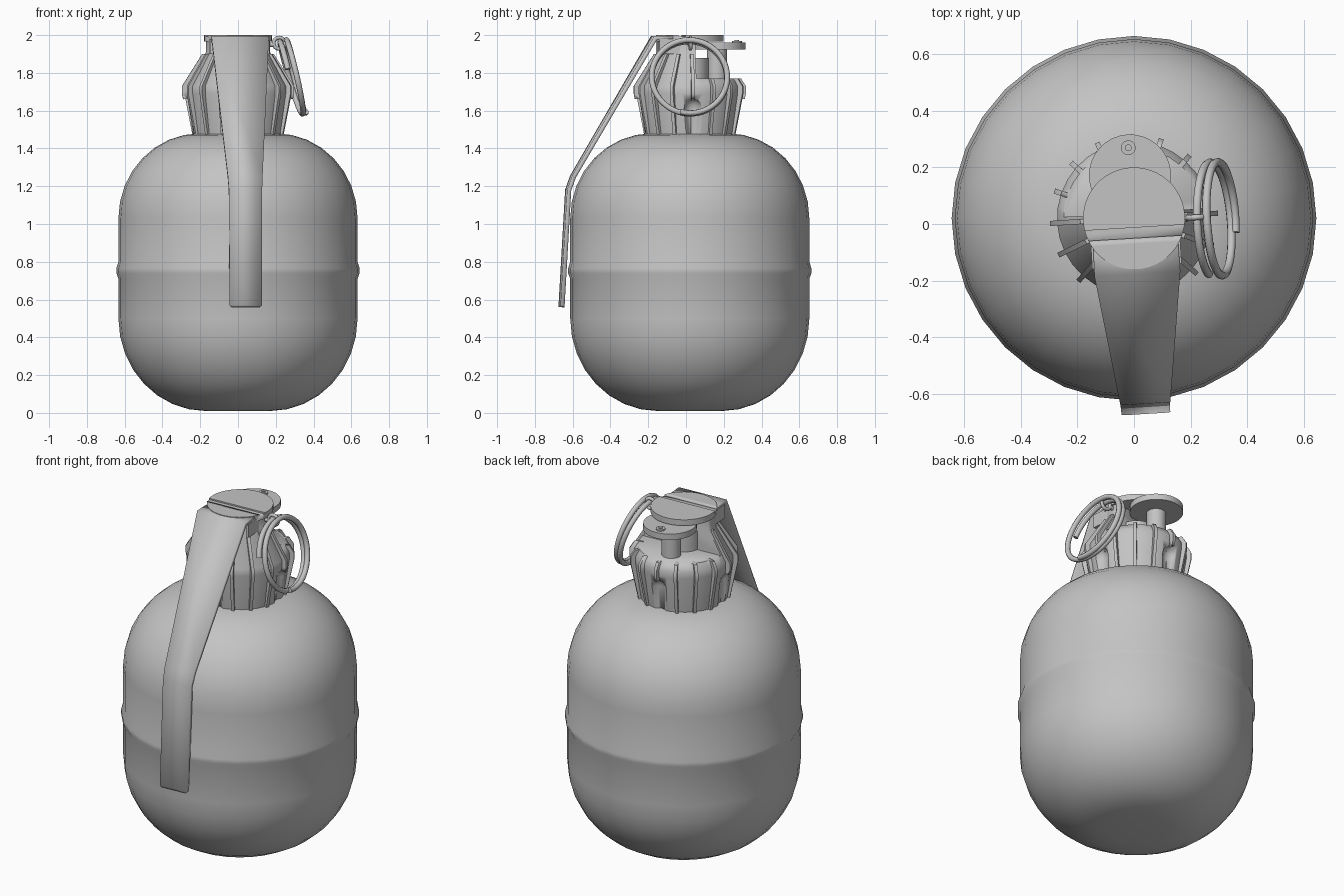
import bpy, bmesh, math
from mathutils import Matrix, Vector

if "Cube" in bpy.data.objects:
    bpy.data.objects.remove(bpy.data.objects["Cube"], do_unlink=True)

GREY = (0.55, 0.55, 0.55, 1)
mat = bpy.data.materials.new("plain grey")
mat.use_nodes = True
mat.diffuse_color = GREY
mat.node_tree.nodes["Principled BSDF"].inputs["Base Color"].default_value = GREY

# The whole fuse assembly is turned slightly about the body axis
TURN = Matrix.Translation((0, 0.02, 0)) @ Matrix.Rotation(math.radians(3.5), 4, "Z")


def finish(name, bm, place=TURN, angle=35):
    bmesh.ops.recalc_face_normals(bm, faces=bm.faces)
    me = bpy.data.meshes.new(name)
    bm.to_mesh(me)
    bm.free()
    me.transform(place)
    me.materials.append(mat)
    ob = bpy.data.objects.new(name, me)
    bpy.context.collection.objects.link(ob)
    smooth(ob, angle)
    return ob


def smooth(ob, angle=35):
    bpy.ops.object.select_all(action="DESELECT")
    ob.select_set(True)
    bpy.context.view_layer.objects.active = ob
    bpy.ops.object.shade_smooth_by_angle(angle=math.radians(angle))


def lathe(profile, steps):
    bm = bmesh.new()
    rings = [[bm.verts.new((r * math.cos(2 * math.pi * i / steps),
                            r * math.sin(2 * math.pi * i / steps), z))
              for i in range(steps)] for r, z in profile]
    for a, b in zip(rings, rings[1:]):
        for i in range(steps):
            j = (i + 1) % steps
            bm.faces.new((a[i], a[j], b[j], b[i]))
    bm.faces.new(rings[0])
    bm.faces.new(rings[-1])
    return bm


def cylinder(bm, r, z0, z1, x=0, y=0, steps=32):
    bmesh.ops.create_cone(bm, cap_ends=True, segments=steps, radius1=r, radius2=r, depth=z1 - z0,
                          matrix=Matrix.Translation((x, y, (z0 + z1) / 2)))


def box(bm, lo, hi):
    lo, hi = Vector(lo), Vector(hi)
    bmesh.ops.create_cube(bm, matrix=Matrix.Translation((lo + hi) / 2) @ Matrix.Diagonal((*(hi - lo), 1)))


def cut(ob, cutter):
    mod = ob.modifiers.new("cut", "BOOLEAN")
    mod.operation, mod.solver, mod.object = "DIFFERENCE", "EXACT", cutter
    bpy.context.view_layer.objects.active = ob
    # The cut goes first, before the smooth shading
    while ob.modifiers[0] != mod:
        bpy.ops.object.modifier_move_up(modifier=mod.name)
    bpy.ops.object.modifier_apply(modifier=mod.name)


def tube(name, points, radius, cyclic=False):
    cu = bpy.data.curves.new(name, "CURVE")
    cu.dimensions = "3D"
    cu.bevel_depth, cu.bevel_resolution, cu.use_fill_caps = radius, 2, True
    sp = cu.splines.new("POLY")
    sp.points.add(len(points) - 1)
    for p, co in zip(sp.points, points):
        p.co = (*co, 1)
    sp.use_cyclic_u = cyclic
    cu.materials.append(mat)
    cu.transform(TURN)
    ob = bpy.data.objects.new(name, cu)
    bpy.context.collection.objects.link(ob)


# Body: two rounded ends, straight wall and a raised middle seam
R = 0.633
arc = [math.radians(90 * i / 8) for i in range(9)]
profile = [(0.17 + (R - 0.17) * math.sin(a), 0.5 - 0.49 * math.cos(a)) for a in arc]
profile += [(R, 0.71), (R + 0.011, 0.74), (R + 0.011, 0.765), (R, 0.8)]
profile += [(0.2 + (R - 0.2) * math.cos(a), 1.03 + 0.45 * math.sin(a)) for a in arc]
finish("body", lathe(profile, 32), Matrix.Translation((0, 0.02, 0)), 50)

# Fuse head with grip ribs
cone = [(0.235, 1.44), (0.272, 1.69), (0.272, 1.73), (0.17, 1.91), (0.17, 1.965)]
head = finish("fuse_head", lathe(cone, 32), angle=30)

bm = bmesh.new()
outer = [(0.25, 1.46), (0.297, 1.69), (0.297, 1.73), (0.19, 1.9)]
outline = outer + [(r - 0.05, z) for r, z in reversed(outer)]
for k in range(16):
    spin = Matrix.Rotation(2 * math.pi * k / 16, 4, "Z")
    sides = [[bm.verts.new(spin @ Vector((r, s, z))) for r, z in outline] for s in (-0.009, 0.009)]
    for side in sides:
        bm.faces.new(side)
    for i in range(len(outline)):
        j = (i + 1) % len(outline)
        bm.faces.new((sides[0][i], sides[0][j], sides[1][j], sides[1][i]))
ribs = finish("grip_ribs", bm)

# Cutters: open back of the head, and one per arched notch
bm = bmesh.new()
box(bm, (-0.5, 0.02, 1.77), (0.5, 0.5, 2.1))
cutters = [finish("back_cutter", bm)]
for k in range(4):
    arch = [(0.05, 1.4), (0.05, 1.61), (0.045, 1.635), (0.03, 1.655), (0.01, 1.664)]
    spot = Matrix.Rotation(math.pi / 2 * k, 4, "Z") @ Matrix.Translation((0.275, 0, 0))
    cutters.append(finish("notch_cutter", lathe(arch, 16), TURN @ spot))
for part in (head, ribs):
    for c in cutters:
        cut(part, c)

# Striker barrel, hinge post, hinge plate and rivet in the open back
bm = bmesh.new()
cylinder(bm, 0.1, 1.74, 1.88)
finish("striker_barrel", bm)
bm = bmesh.new()
cylinder(bm, 0.053, 1.74, 1.94, -0.01, 0.145)
finish("hinge_post", bm)
bm = bmesh.new()
cylinder(bm, 0.145, 1.925, 1.96, -0.005, 0.152)
finish("hinge_plate", bm)
bm = bmesh.new()
cylinder(bm, 0.026, 1.95, 1.968, -0.005, 0.25, 16)
cylinder(bm, 0.012, 1.95, 1.974, -0.005, 0.25, 12)
finish("rivet", bm)

# Top disc with a shallow cross groove
bm = bmesh.new()
cylinder(bm, 0.18, 1.965, 2.0, steps=48)
disc = finish("top_disc", bm)
bm = bmesh.new()
box(bm, (-0.3, -0.07, 1.992), (0.3, -0.033, 2.1))
cutters.append(finish("groove_cutter", bm))
cut(disc, cutters[-1])
for c in cutters:
    bpy.data.objects.remove(c, do_unlink=True)

# Safety lever: a bent strip of changing width
bm = bmesh.new()
rows = []
path = [(-0.08, 1.985, 0.15), (-0.19, 1.985, 0.152), (-0.62, 1.25, 0.092), (-0.645, 1.18, 0.088),
        (-0.68, 0.57, 0.086), (-0.681, 0.56, 0.076)]
for y, z, w in path:
    rows.append([bm.verts.new((s * w, y, z)) for s in (-1, 1)])
for a, b in zip(rows, rows[1:]):
    bm.faces.new((a[0], a[1], b[1], b[0]))
lever = finish("safety_lever", bm)
solid = lever.modifiers.new("thickness", "SOLIDIFY")
solid.thickness, solid.offset, solid.use_even_offset = 0.022, 0, True

# Lever shoulders beside the fuse head
bm = bmesh.new()
for s in (-1, 1):
    box(bm, (s * 0.15 - 0.008, -0.17, 1.9), (s * 0.15 + 0.008, 0.0, 1.98))
finish("lever_shoulders", bm)

# Split pull ring: tilted coil hanging from the pin eyelet
up, out = Vector((-0.253, 0, 0.967)), Vector((0.967, 0, 0.253))
center = Vector((0.265, -0.02, 1.77))
coil = []
for i in range(91):
    a = math.radians(-75 + 7 * i)
    coil.append(center + 0.2 * (up * math.cos(a) + Vector((0, 1, 0)) * math.sin(a))
                + out * 0.043 * min(1, i / 60))
tube("pull_ring", coil, 0.015)

# Safety pin and its eyelet
tube("safety_pin", [(0.1, -0.01, 1.945), (0.19, -0.01, 1.95)], 0.012)
eye = [(0.218 + 0.03 * math.cos(math.pi * i / 8), -0.01, 1.957 + 0.03 * math.sin(math.pi * i / 8))
       for i in range(16)]
tube("pin_eyelet", eye, 0.01, True)
